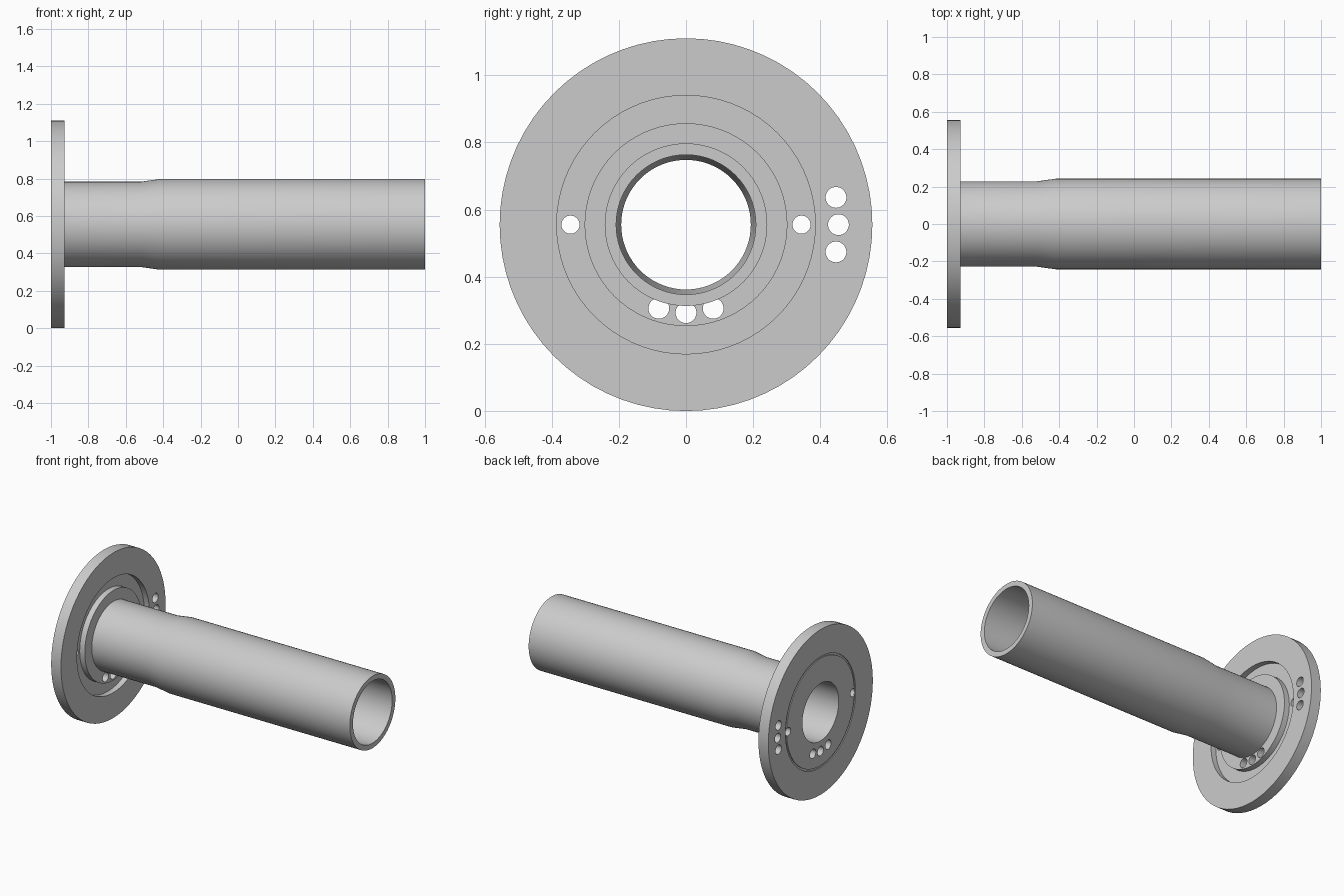
import bpy
import bmesh
from math import cos, sin, pi, radians
from mathutils import Matrix, Vector

cube = bpy.data.objects.get("Cube")
if cube:
    bpy.data.objects.remove(cube)

AXIS_Z = 0.555
BACK, FACE, FLOOR = -1.0, -0.927, -0.965

steel = bpy.data.materials.new("grey_steel")
steel.use_nodes = True
grey = (0.6, 0.6, 0.6, 1)
steel.diffuse_color = grey
steel.node_tree.nodes["Principled BSDF"].inputs["Base Color"].default_value = grey


def make_object(name, bm):
    bmesh.ops.recalc_face_normals(bm, faces=bm.faces)
    mesh = bpy.data.meshes.new(name)
    bm.to_mesh(mesh)
    bm.free()
    mesh.materials.append(steel)
    obj = bpy.data.objects.new(name, mesh)
    bpy.context.collection.objects.link(obj)
    return obj


def revolve(name, profile, steps=72):
    """Spin a closed (x, radius) profile around the long axis."""
    bm = bmesh.new()
    rings = []
    for i in range(steps):
        a = 2 * pi * i / steps
        rings.append([bm.verts.new((x, r * cos(a), AXIS_Z + r * sin(a)))
                      for x, r in profile])
    n = len(profile)
    for i in range(steps):
        here, after = rings[i], rings[(i + 1) % steps]
        for j in range(n):
            k = (j + 1) % n
            bm.faces.new((here[j], here[k], after[k], after[j]))
    return make_object(name, bm)


# Flange, recessed ring, hub and stepped tube as one turned part
body = revolve("flanged_tube", [
    (BACK, 0.193), (BACK, 0.360), (BACK + 0.006, 0.360),
    (BACK + 0.006, 0.372), (BACK, 0.372), (BACK, 0.555),
    (FACE, 0.555), (FACE, 0.385), (FLOOR, 0.385), (FLOOR, 0.302),
    (FACE, 0.302), (FACE, 0.228), (-0.52, 0.228), (-0.42, 0.242),
    (1.0, 0.242), (1.0, 0.208), (-0.42, 0.208), (-0.52, 0.193),
])

# Drilled holes: (distance from axis, angle, hole radius)
holes = [(0.344, 0, 0.027), (0.344, 180, 0.027)]
holes += [(0.262, 270 + a, 0.031) for a in (-18, 0, 18)]
holes += [(0.454, a, 0.031) for a in (-10.3, 0, 10.3)]

bm = bmesh.new()
for dist, angle, radius in holes:
    a = radians(angle)
    spot = Vector((-0.96, dist * cos(a), AXIS_Z + dist * sin(a)))
    bmesh.ops.create_cone(
        bm, cap_ends=True, segments=32, radius1=radius, radius2=radius,
        depth=0.2,
        matrix=Matrix.Translation(spot) @ Matrix.Rotation(pi / 2, 4, 'Y'))
drills = make_object("hole_cutter", bm)
drills.hide_render = True
drills.hide_viewport = True

cut = body.modifiers.new("holes", 'BOOLEAN')
cut.operation = 'DIFFERENCE'
cut.solver = 'EXACT'
cut.object = drills

# Apply the cut, then shade with sharp edges kept
bpy.context.view_layer.update()
graph = bpy.context.evaluated_depsgraph_get()
body.data = bpy.data.meshes.new_from_object(body.evaluated_get(graph))
body.modifiers.clear()
bpy.data.objects.remove(drills)

bpy.ops.object.select_all(action='DESELECT')
body.select_set(True)
bpy.context.view_layer.objects.active = body
bpy.ops.object.shade_smooth_by_angle(angle=radians(30))
